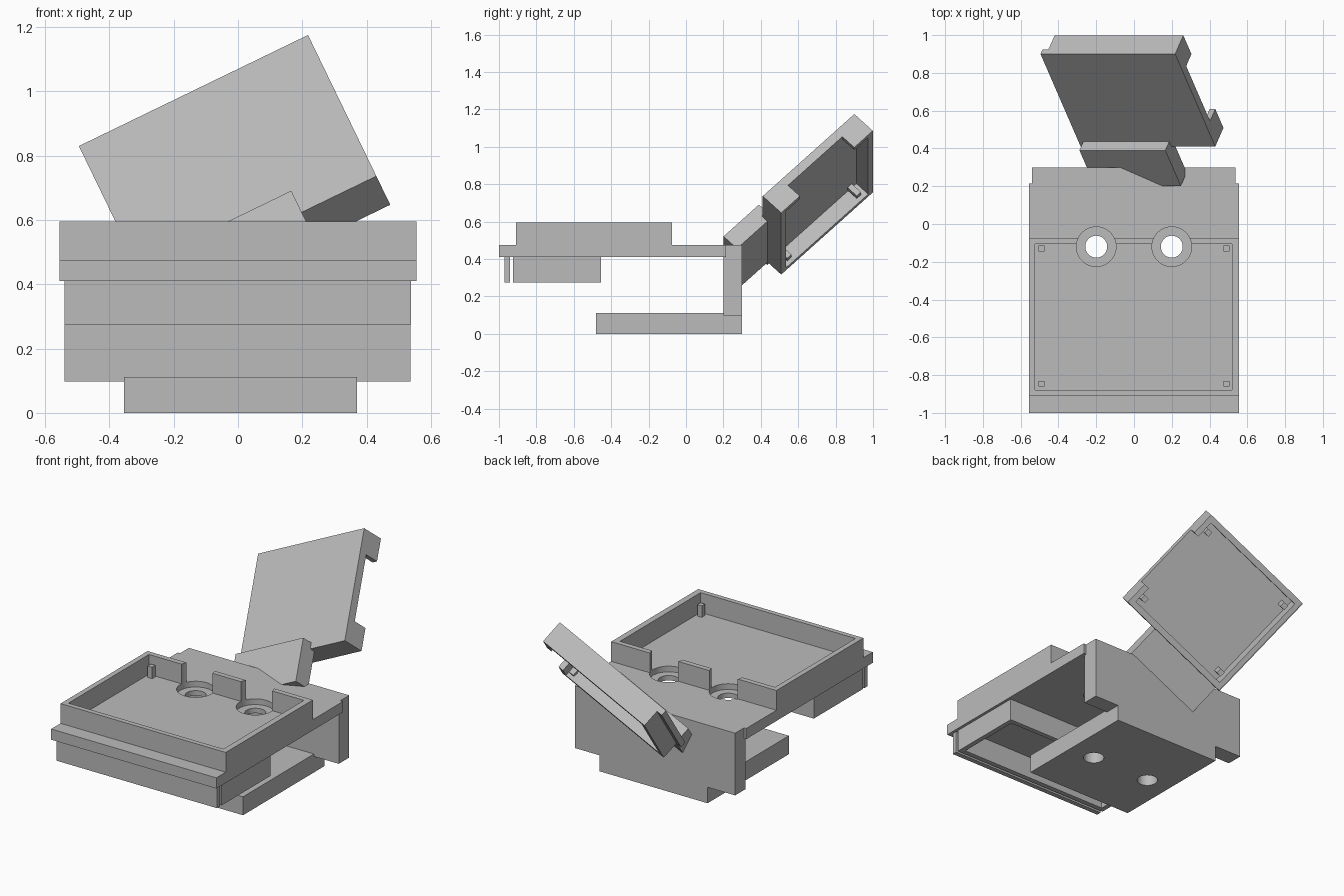
import bpy, bmesh
from mathutils import Matrix, Vector

if "Cube" in bpy.data.objects:
    bpy.data.objects.remove(bpy.data.objects["Cube"])

grey = bpy.data.materials.new("plain_grey")
grey.use_nodes = True
COLOUR = (0.5, 0.5, 0.5, 1)
grey.diffuse_color = COLOUR
grey.node_tree.nodes["Principled BSDF"].inputs["Base Color"].default_value = COLOUR


def finish(name, bm, matrix):
    mesh = bpy.data.meshes.new(name)
    bm.to_mesh(mesh)
    bm.free()
    mesh.materials.append(grey)
    obj = bpy.data.objects.new(name, mesh)
    obj.matrix_world = matrix
    bpy.context.collection.objects.link(obj)
    return obj


def box(name, x, y, z, matrix=Matrix()):
    """Box given by its (low, high) range on each axis."""
    bm = bmesh.new()
    bmesh.ops.create_cube(bm, size=1)
    for v in bm.verts:
        v.co = [r[0] if c < 0 else r[1] for c, r in zip(v.co, (x, y, z))]
    return finish(name, bm, matrix)


def rod(name, x, y, z, radius):
    """Upright cylinder spanning the height range z."""
    bm = bmesh.new()
    bmesh.ops.create_cone(bm, cap_ends=True, segments=48, radius1=radius,
                          radius2=radius, depth=z[1] - z[0])
    return finish(name, bm, Matrix.Translation((x, y, (z[0] + z[1]) / 2)))


def combine(target, tools, operation="DIFFERENCE"):
    """Apply booleans and discard the tools."""
    for tool in tools:
        tool.hide_render = True
        mod = target.modifiers.new("cut", "BOOLEAN")
        mod.operation, mod.solver, mod.object = operation, "EXACT", tool
        bpy.context.view_layer.update()
        bpy.context.view_layer.objects.active = target
        bpy.ops.object.modifier_apply(modifier=mod.name)
        bpy.data.objects.remove(tool)


HOLES = (-0.2, 0.2)
HOLE_Y = -0.12


def drill(target, z, radius):
    combine(target, [rod("drill", x, HOLE_Y, z, radius) for x in HOLES])


# Tray deck with stepped round holes
deck = box("deck", (-0.555, 0.555), (-1, 0.215), (0.41, 0.475))
drill(deck, (0.44, 0.7), 0.105)
drill(deck, (0.3, 0.6), 0.058)

# Raised tray rim, its back side notched around the holes
rim = box("tray_rim", (-0.555, 0.555), (-0.91, -0.075), (0.475, 0.595))
combine(rim, [box("cavity", (-0.523, 0.518), (-0.88, -0.107), (0.4, 0.7))])
drill(rim, (0.4, 0.7), 0.105)

# Corner pins in the tray
for i, (x, y) in enumerate([(sx, sy) for sx in (-0.49, 0.49) for sy in (-0.845, -0.13)]):
    box(f"tray_pin_{i + 1}", (x - 0.015, x + 0.015), (y - 0.015, y + 0.015), (0.47, 0.545))

# Skirt under the deck: front panel, then an open frame behind a slot
box("front_panel", (-0.54, 0.538), (-0.97, -0.94), (0.275, 0.41))
frame = box("lower_frame", (-0.54, 0.538), (-0.925, -0.455), (0.275, 0.41))
combine(frame, [box("cavity", (-0.51, 0.508), (-0.895, -0.485), (0.2, 0.5))])

# Back wall and foot plate
box("back_wall", (-0.54, 0.537), (0.2, 0.3), (0.097, 0.475))
foot = box("foot_plate", (-0.355, 0.37), (-0.48, 0.3), (0, 0.112))
drill(foot, (-0.1, 0.3), 0.058)

# Tilted lid: local x along its width, y down its length, z through to its hollow side
u = Vector((0.9, 0, 0.436)).normalized()
v = Vector((0.304, -0.709, -0.637))
v = (v - u * v.dot(u)).normalized()
tilt = Matrix((u, v, u.cross(v))).transposed().to_4x4()
tilt.translation = (-0.495, 0.9, 0.83)
W, L, D = 0.792, 0.691, 0.14

lid = box("lid_shell", (0.035, W), (0, L), (0, D), tilt)
combine(lid, [box("cavity", (0.065, W - 0.033), (0.035, L - 0.035), (0.05, 0.3), tilt),
              box("side_opening", (0.5, 1), (0.14, 0.55), (0.05, 0.3), tilt)])
box("lid_lip", (0, 0.06), (0, L), (0, 0.035), tilt)
for i, (a, b) in enumerate([(p, q) for p in (0.095, 0.725) for q in (0.085, 0.61)]):
    box(f"lid_pin_{i + 1}", (a - 0.016, a + 0.016), (b - 0.016, b + 0.016), (0.045, 0.12), tilt)

# Neck joining the lid to the back wall
box("lid_neck", (0.029, 0.534), (0.653, 0.92), (-0.067, 0.035), tilt)
